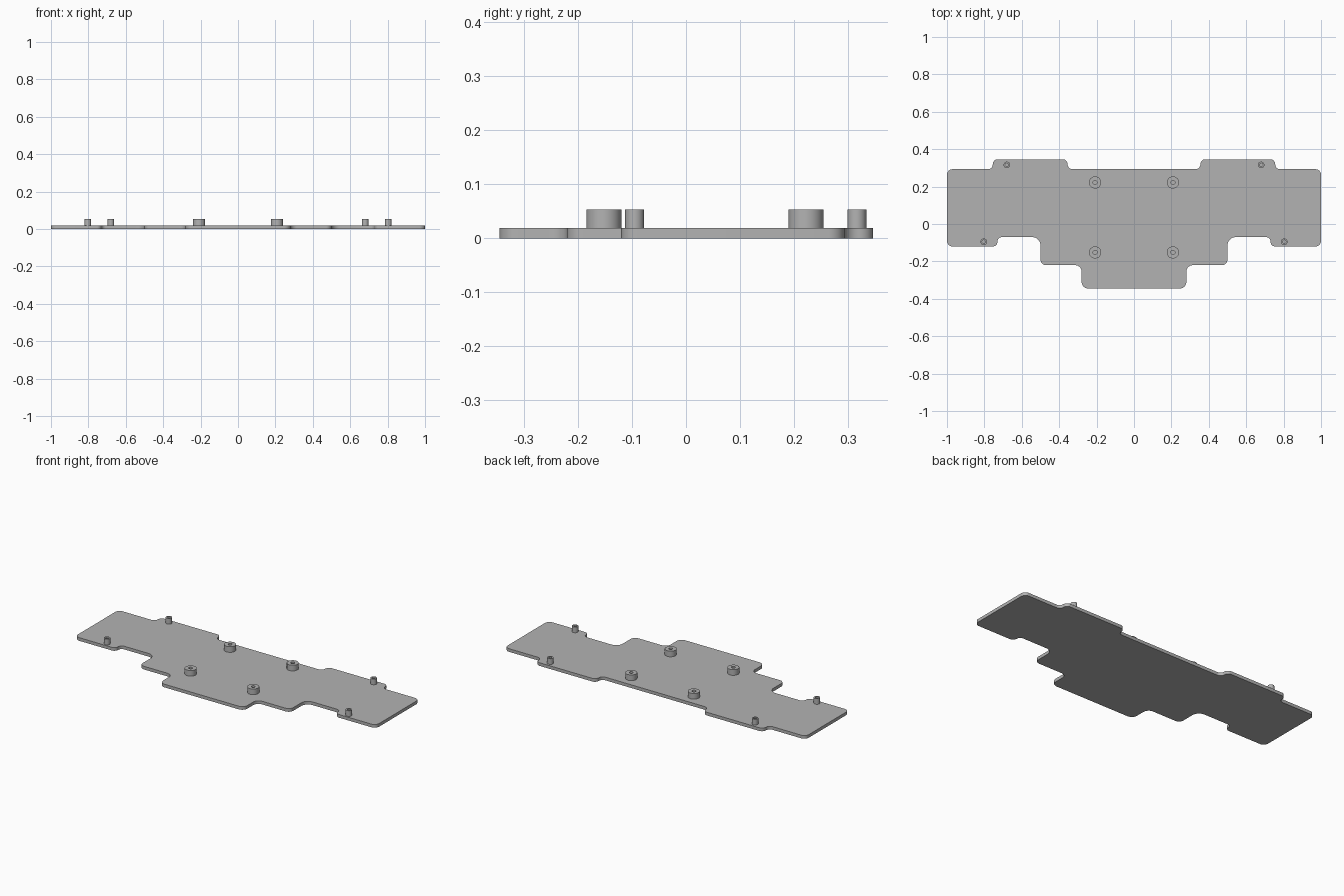
import bpy, bmesh, math
from mathutils import Vector

cube = bpy.data.objects.get("Cube")
if cube:
    bpy.data.objects.remove(cube, do_unlink=True)

PLATE_TOP = 0.019
POST_TOP = 0.053

grey = bpy.data.materials.new("plain_grey")
grey.use_nodes = True
colour = (0.45, 0.45, 0.45, 1)
grey.diffuse_color = colour
grey.node_tree.nodes["Principled BSDF"].inputs["Base Color"].default_value = colour


def add_object(name, bm):
    bmesh.ops.recalc_face_normals(bm, faces=bm.faces)
    mesh = bpy.data.meshes.new(name)
    bm.to_mesh(mesh)
    bm.free()
    mesh.materials.append(grey)
    ob = bpy.data.objects.new(name, mesh)
    bpy.context.collection.objects.link(ob)
    bpy.ops.object.select_all(action='DESELECT')
    ob.select_set(True)
    bpy.context.view_layer.objects.active = ob
    bpy.ops.object.shade_smooth_by_angle(angle=math.radians(35))
    return ob


def fillet(prev, corner, nxt, radius, steps=8):
    """Points of a round arc replacing a right-angled corner."""
    a = (prev - corner).normalized() * radius
    b = (nxt - corner).normalized() * radius
    centre = corner + a + b
    angles = [math.pi / 2 * i / steps for i in range(steps + 1)]
    return [centre - b * math.cos(t) - a * math.sin(t) for t in angles]


def base_plate():
    # Corners of the left half: x, y, corner radius
    half = [(0.28, -0.345, 0.035), (0.28, -0.22, 0.035),
            (0.50, -0.22, 0.03), (0.50, -0.07, 0.045),
            (0.73, -0.07, 0.0245), (0.73, -0.12, 0.0245),
            (1.0, -0.12, 0.03), (1.0, 0.293, 0.03),
            (0.755, 0.293, 0.026), (0.755, 0.346, 0.026),
            (0.355, 0.346, 0.026), (0.355, 0.293, 0.026)]
    corners = half + [(-x, y, r) for x, y, r in reversed(half)]
    pts = [Vector((x, y, 0)) for x, y, r in corners]
    outline = []
    for i, (x, y, r) in enumerate(corners):
        outline += fillet(pts[i - 1], pts[i], pts[(i + 1) % len(pts)], r)
    bm = bmesh.new()
    bottom = bm.faces.new([bm.verts.new(p) for p in outline])
    result = bmesh.ops.extrude_face_region(bm, geom=[bottom], use_keep_orig=True)
    top = [v for v in result["geom"] if isinstance(v, bmesh.types.BMVert)]
    bmesh.ops.translate(bm, verts=top, vec=(0, 0, PLATE_TOP))
    add_object("base_plate", bm)


def hollow_post(name, x, y, outer, inner, sides=32):
    # Closed tube wall: each ring is (radius, height)
    profile = [(outer, PLATE_TOP), (outer, POST_TOP),
               (inner, POST_TOP), (inner, PLATE_TOP)]
    bm = bmesh.new()
    rings = []
    for r, z in profile:
        rings.append([bm.verts.new((x + r * math.cos(math.tau * k / sides),
                                    y + r * math.sin(math.tau * k / sides), z))
                      for k in range(sides)])
    for lower, upper in zip(rings, rings[1:]):
        for k in range(sides):
            n = (k + 1) % sides
            bm.faces.new((lower[k], lower[n], upper[n], upper[k]))
    add_object(name, bm)


base_plate()
for side, s in (("left", 1), ("right", -1)):
    # Wide posts around the middle
    hollow_post("front_wide_post_" + side, s * 0.208, -0.152, 0.0325, 0.011)
    hollow_post("back_wide_post_" + side, s * 0.208, 0.222, 0.0325, 0.011)
    # Slim posts near the ends
    hollow_post("front_slim_post_" + side, s * 0.803, -0.095, 0.0175, 0.009)
    hollow_post("back_slim_post_" + side, s * 0.68, 0.316, 0.0175, 0.009)
